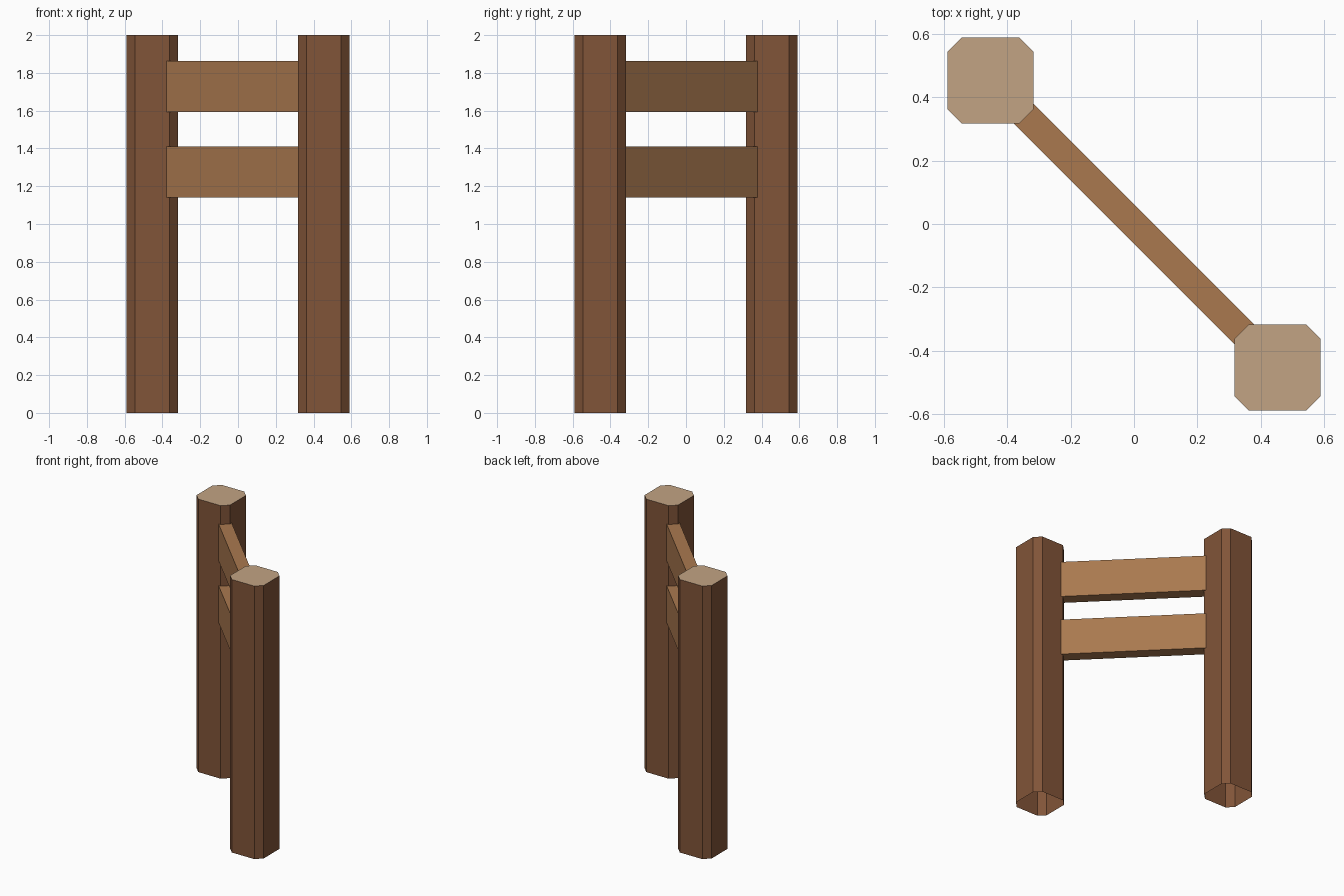
import bpy, bmesh, math
from mathutils import Matrix

if "Cube" in bpy.data.objects:
    bpy.data.objects.remove(bpy.data.objects["Cube"])


def material(name, rgb):
    m = bpy.data.materials.new(name)
    m.diffuse_color = (*rgb, 1)
    m.use_nodes = True
    m.node_tree.nodes["Principled BSDF"].inputs["Base Color"].default_value = m.diffuse_color
    return m


BARK = material("dark_wood", (0.22, 0.089, 0.04))
CUT = material("cut_end_wood", (0.54, 0.37, 0.23))
PLANK = material("rail_wood", (0.40, 0.19, 0.078))


def add_object(name, bm, materials):
    mesh = bpy.data.meshes.new(name)
    bm.to_mesh(mesh)
    bm.free()
    for m in materials:
        mesh.materials.append(m)
    obj = bpy.data.objects.new(name, mesh)
    bpy.context.collection.objects.link(obj)
    return obj


# Chamfered square post: lighter cut top, open underneath
def post(name, x, y, half=0.136, chamfer=0.045, height=2.0):
    bm = bmesh.new()
    a, b = half, half - chamfer
    outline = [(a, -b), (a, b), (b, a), (-b, a), (-a, b), (-a, -b), (-b, -a), (b, -a)]
    low = [bm.verts.new((x + u, y + v, 0)) for u, v in outline]
    high = [bm.verts.new((x + u, y + v, height)) for u, v in outline]
    for i in range(8):
        j = (i + 1) % 8
        bm.faces.new((low[i], low[j], high[j], high[i]))
    bm.faces.new(high).material_index = 1
    add_object(name, bm, [BARK, CUT])


# Flat rail running diagonally between the posts
def rail(name, z, length=1.0, thickness=0.088, height=0.27):
    bm = bmesh.new()
    bmesh.ops.create_cube(bm, size=1)
    bm.transform(Matrix.Translation((0, 0, z))
                 @ Matrix.Rotation(-math.pi / 4, 4, 'Z')
                 @ Matrix.Diagonal((length, thickness, height, 1)))
    add_object(name, bm, [PLANK])


post("back_left_post", -0.4535, 0.4535)
post("front_right_post", 0.4535, -0.4535)
rail("lower_rail", 1.275)
rail("upper_rail", 1.727)
